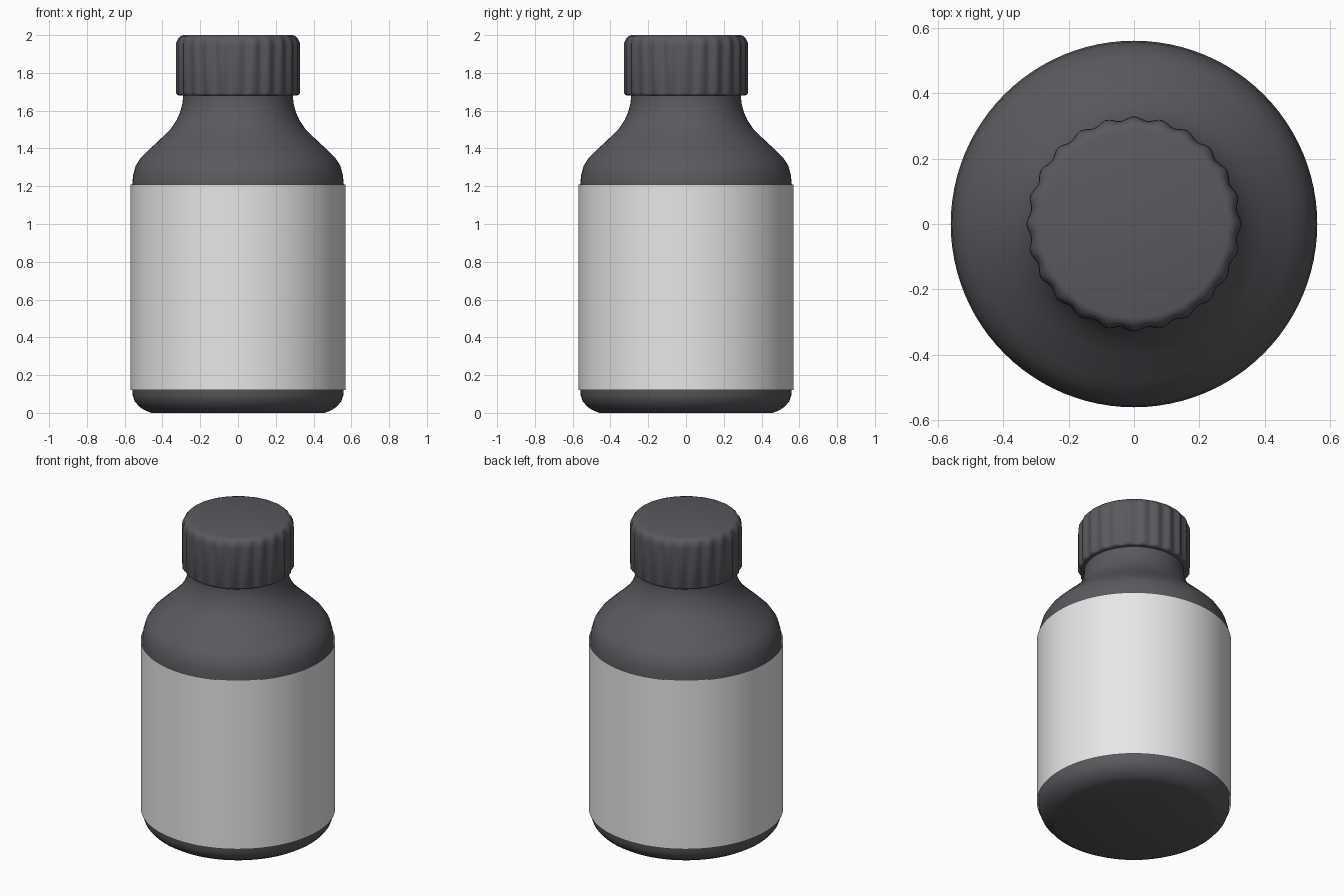
import bpy, bmesh, math

cube = bpy.data.objects.get("Cube")
if cube:
    bpy.data.objects.remove(cube, do_unlink=True)


def material(name, colour):
    mat = bpy.data.materials.new(name)
    mat.use_nodes = True
    mat.diffuse_color = colour
    mat.node_tree.nodes["Principled BSDF"].inputs["Base Color"].default_value = colour
    return mat


def lathe(name, profile, mat, sides=96, flutes=0, closed=True, angle=35):
    """Revolve (radius, height, flute depth) rings about z."""
    bm = bmesh.new()
    rings = []
    for radius, z, depth in profile:
        ring = []
        for i in range(sides):
            a = math.tau * i / sides
            r = radius - depth * (1 - math.cos(flutes * a)) / 2
            ring.append(bm.verts.new((r * math.cos(a), r * math.sin(a), z)))
        rings.append(ring)
    for low, high in zip(rings, rings[1:]):
        for i in range(sides):
            j = (i + 1) % sides
            bm.faces.new((low[i], low[j], high[j], high[i]))
    if closed:
        bm.faces.new(rings[0][::-1])
        bm.faces.new(rings[-1])
    mesh = bpy.data.meshes.new(name)
    bm.to_mesh(mesh)
    bm.free()
    mesh.materials.append(mat)
    obj = bpy.data.objects.new(name, mesh)
    bpy.context.collection.objects.link(obj)
    bpy.ops.object.select_all(action='DESELECT')
    obj.select_set(True)
    bpy.context.view_layer.objects.active = obj
    bpy.ops.object.shade_smooth_by_angle(angle=math.radians(angle))
    return obj


dark = material("charcoal plastic", (0.1, 0.1, 0.115, 1))
pale = material("white paper", (0.8, 0.8, 0.8, 1))

# Bottle with rounded foot, sloping shoulder and neck
outline = [(0.46, 0), (0.49, 0.012), (0.522, 0.032), (0.547, 0.062), (0.557, 0.09),
           (0.56, 0.13), (0.56, 1.21), (0.555, 1.26), (0.541, 1.31), (0.515, 1.35),
           (0.48, 1.385), (0.40, 1.46), (0.355, 1.505), (0.325, 1.55), (0.307, 1.59),
           (0.296, 1.63), (0.292, 1.66), (0.292, 1.72)]
lathe("bottle", [(r, z, 0) for r, z in outline], dark, angle=50)

# Wrapped label, a thin open sleeve
lathe("label", [(0.569, 0.12, 0), (0.569, 1.21, 0)], pale, closed=False)

# Screw cap with soft grip flutes
lathe("cap", [(0.312, 1.68, 0), (0.322, 1.684, 0.006), (0.329, 1.694, 0.012),
              (0.329, 1.94, 0.012), (0.327, 1.96, 0.011), (0.318, 1.98, 0.007),
              (0.304, 1.995, 0.002), (0.288, 2.0, 0)],
      dark, sides=192, flutes=24, angle=50)
